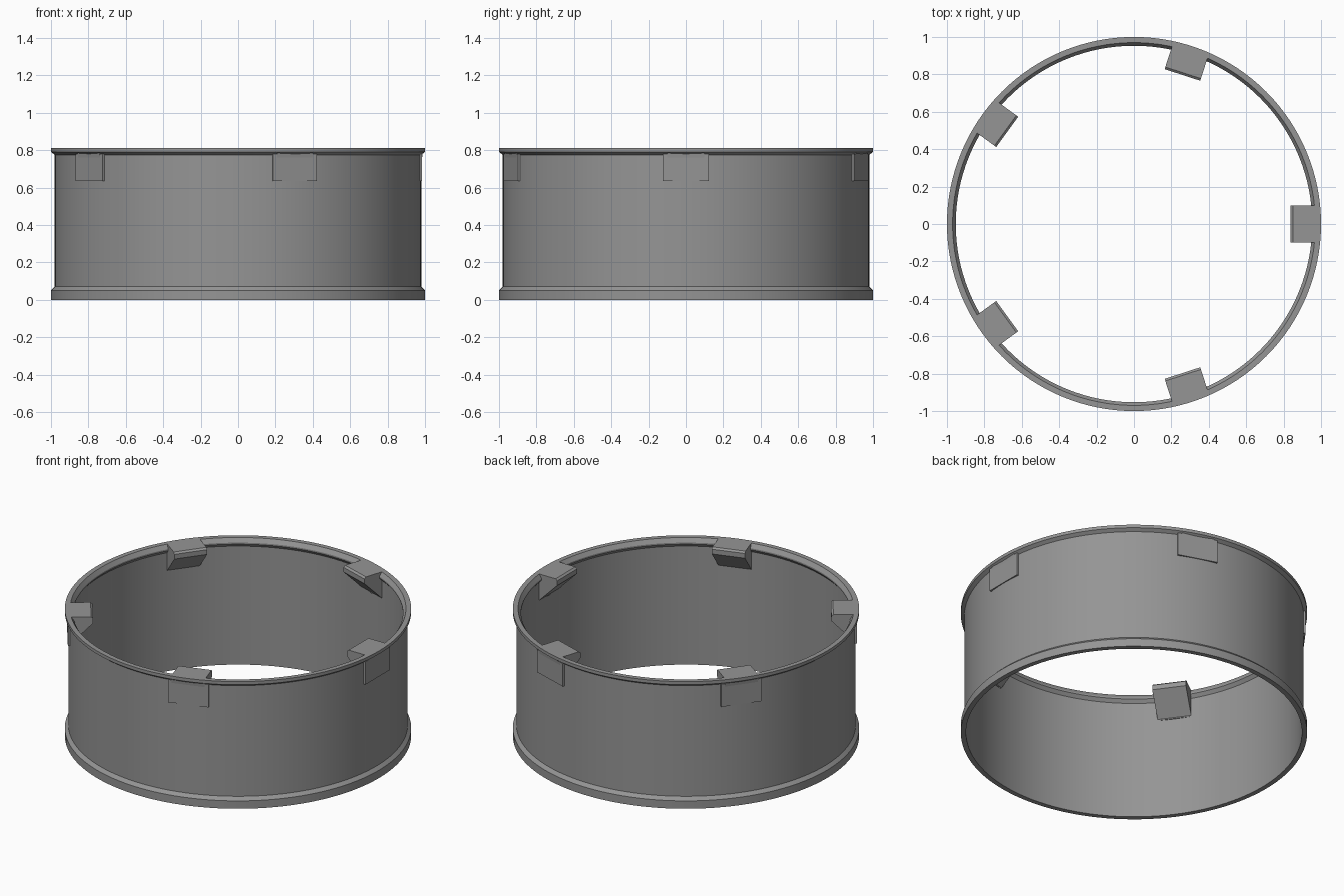
import bpy, math

if "Cube" in bpy.data.objects:
    bpy.data.objects.remove(bpy.data.objects["Cube"])

SEGMENTS = 128

grey = bpy.data.materials.new("mid_grey")
grey.diffuse_color = (0.30, 0.30, 0.30, 1)
grey.use_nodes = True
grey.node_tree.nodes["Principled BSDF"].inputs["Base Color"].default_value = grey.diffuse_color


def make_object(name, verts, faces):
    mesh = bpy.data.meshes.new(name)
    mesh.from_pydata(verts, [], faces)
    mesh.materials.append(grey)
    obj = bpy.data.objects.new(name, mesh)
    bpy.context.collection.objects.link(obj)
    return obj


def lathe(name, profile):
    """Revolve a closed (radius, z) profile, given anticlockwise, about z."""
    n = len(profile)
    verts, faces = [], []
    for i in range(SEGMENTS):
        a = 2 * math.pi * i / SEGMENTS
        verts += [(r * math.cos(a), r * math.sin(a), z) for r, z in profile]
        j = (i + 1) % SEGMENTS
        for k in range(n):
            m = (k + 1) % n
            faces.append((i * n + k, j * n + k, j * n + m, i * n + m))
    return make_object(name, verts, faces)


def prism(name, profile, half_width, angle):
    """Extrude an anticlockwise (radius, z) profile sideways and turn it about z."""
    n = len(profile)
    verts = [(r, s * half_width, z) for s in (-1, 1) for r, z in profile]
    faces = [tuple(range(n)), tuple(range(2 * n - 1, n - 1, -1))]
    faces += [(k, k + n, (k + 1) % n + n, (k + 1) % n) for k in range(n)]
    obj = make_object(name, verts, faces)
    obj.rotation_euler.z = angle
    return obj


# Thin wall with a flared rim at both ends and an inner lip at the top
ring = lathe("ring_wall", [
    (0.97, 0.0), (1.0, 0.0), (1.0, 0.05), (0.98, 0.07),
    (0.98, 0.775), (1.0, 0.79), (1.0, 0.81), (0.97, 0.81),
    (0.953, 0.785), (0.953, 0.775), (0.97, 0.755)])
bpy.context.view_layer.objects.active = ring
ring.select_set(True)
bpy.ops.object.shade_smooth_by_angle(angle=math.radians(25))

# Five clips: a wedge inside the wall and a flat pad outside it
for i in range(5):
    turn = 2 * math.pi * i / 5
    prism(f"clip_wedge_{i + 1}", [
        (0.972, 0.635), (0.99, 0.81), (0.85, 0.81), (0.838, 0.80), (0.838, 0.77)],
        0.1, turn)
    prism(f"clip_pad_{i + 1}", [
        (0.965, 0.635), (0.985, 0.635), (0.985, 0.78), (0.965, 0.78)],
        0.123, turn)
